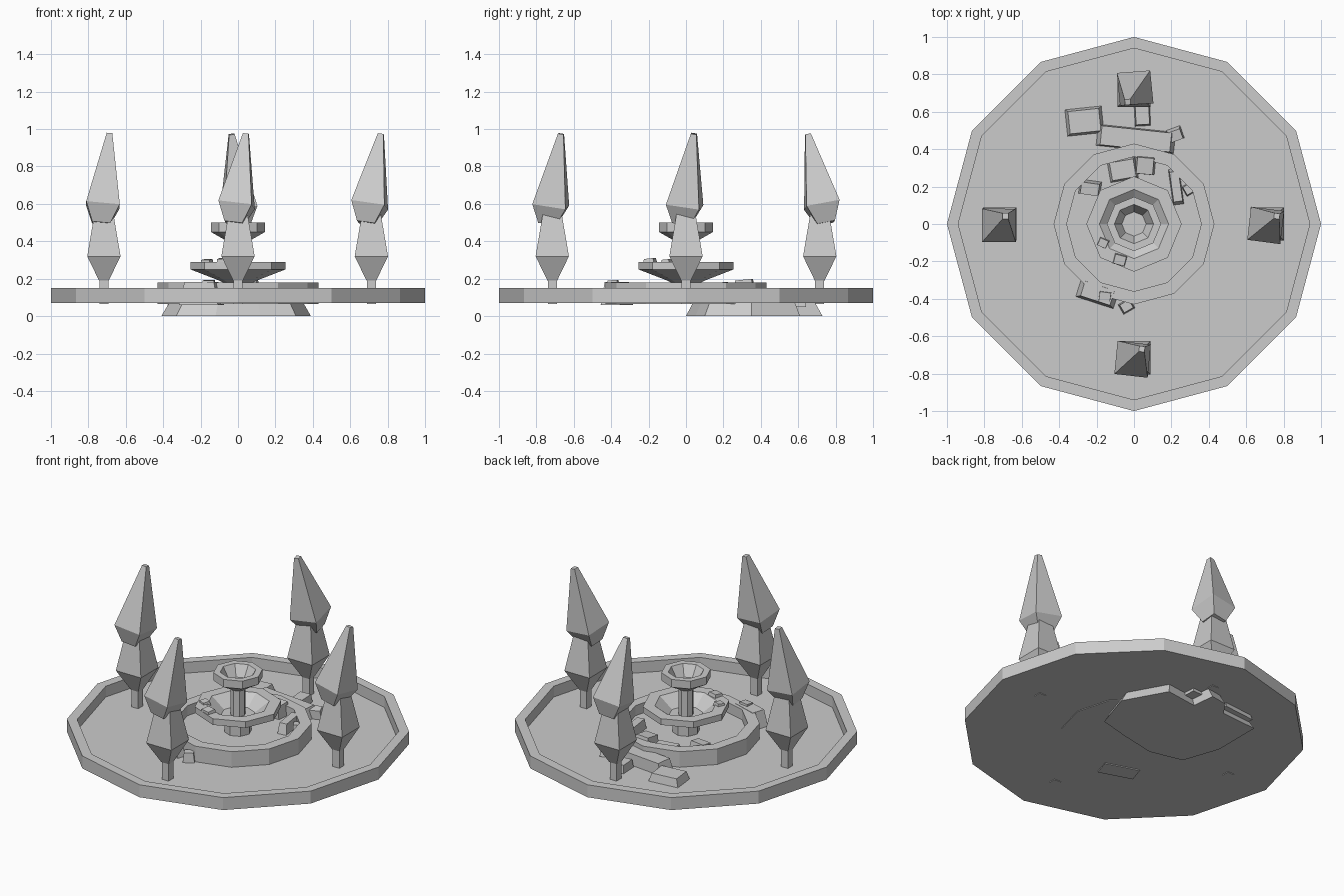
import bpy
from math import sin, cos, pi, radians, sqrt
from mathutils import Vector, Matrix

if "Cube" in bpy.data.objects:
    bpy.data.objects.remove(bpy.data.objects["Cube"])


def loft(name, rings, matrix=None):
    """Skin a stack of equal-length rings and cap both ends."""
    n = len(rings[0])
    verts = [Vector(p) for ring in rings for p in ring]
    if matrix:
        verts = [matrix @ v for v in verts]
    faces = [tuple(reversed(range(n))),
             tuple(range((len(rings) - 1) * n, len(rings) * n))]
    for k in range(len(rings) - 1):
        for i in range(n):
            j = (i + 1) % n
            faces.append((k * n + i, k * n + j, (k + 1) * n + j, (k + 1) * n + i))
    mesh = bpy.data.meshes.new(name)
    mesh.from_pydata(verts, [], faces)
    obj = bpy.data.objects.new(name, mesh)
    bpy.context.collection.objects.link(obj)
    return obj


def lathe(name, sides, profile, phase=0.0, matrix=None):
    """Turn an (r, z) profile with a low number of sides."""
    rings = [[(r * cos(2 * pi * i / sides + phase), r * sin(2 * pi * i / sides + phase), z)
              for i in range(sides)] for r, z in profile]
    return loft(name, rings, matrix)


def square(name, profile, matrix):
    """Square tower: profile holds (half width, z)."""
    return lathe(name, 4, [(h * sqrt(2), z) for h, z in profile], pi / 4, matrix)


def stone(name, x, y, z0, z1, w, d, yaw=0, taper=0.8, tilt=0):
    """Tapered block of rubble."""
    m = (Matrix.Translation((x, y, z0)) @ Matrix.Rotation(radians(yaw), 4, 'Z')
         @ Matrix.Rotation(radians(tilt), 4, 'X') @ Matrix.Diagonal((w, d, 1, 1)))
    return square(name, [(0.5, 0), (0.5 * taper, z1 - z0)], m)


# plaza dish
lathe("plaza_base", 12, [(1, .07), (1, .15), (.94, .15), (.94, .08)])

# fountain
lathe("fountain_pool", 12, [(.43, .066), (.43, .18), (.36, .18), (.36, .115)])
lathe("fountain_lower_bowl", 8, [(.08, .11), (.08, .18), (.10, .19), (.255, .25),
                                 (.255, .29), (.185, .29), (.10, .225)])
lathe("fountain_upper_bowl", 8, [(.045, .2), (.045, .39), (.075, .41), (.145, .45),
                                 (.145, .5), (.105, .5), (.065, .43)])

# trees: position, lean of the tip, yaw of the crown
trees = [("front", 0, -.715, .05, .055, -6), ("back", 0, .715, -.04, -.075, 5),
         ("left", -.717, 0, .035, .05, 0), ("right", .713, 0, .06, .05, -7)]
for side, x, y, lx, ly, yaw in trees:
    spot = Matrix.Translation((x, y, 0))
    square(side + "_tree_trunk", [(.024, .066), (.024, .2)], spot)
    square(side + "_tree_foliage", [(.026, .19), (.089, .32), (.05, .55)], spot)
    lean = Vector((0, 0, 1)).rotation_difference(Vector((lx, ly, .38))).to_matrix().to_4x4()
    crown = (Matrix.Translation((x - lx * .15, y - ly * .15, .595)) @ lean
             @ Matrix.Rotation(radians(yaw), 4, 'Z'))
    square(side + "_tree_crown", [(.048, -.1), (.09, 0), (.015, .387)], crown)

# rubble bed standing on the ground under the plaza
outline = [(-.12, 0), (.12, .05), (.31, .1), (.39, .35), (.245, .61), (.03, .58), (.015, .73),
           (-.1, .71), (-.16, .62), (-.41, .6), (-.41, .28), (-.33, .05)]
mid = Vector((0, .35))
loft("rubble_bed", [[(mid.x + (px - mid.x) * s, mid.y + (py - mid.y) * s, z) for px, py in outline]
                    for s, z in ((1, 0), (.89, .075))])

# loose stones: x, y, bottom, top, width, depth, yaw, taper, tilt
stones = [
    (-.265, .55, .04, .13, .22, .16, 6, .75, 0),
    (.01, .455, .04, .15, .44, .12, -6, .85, 0),
    (.22, .48, .08, .14, .08, .07, 20, .8, 8),
    (.045, .58, .05, .13, .09, .12, 3, .8, 0),
    (-.235, .195, .1, .18, .12, .08, -8, .8, 6),
    (.06, .32, .1, .195, .11, .11, -5, .8, 6),
    (-.06, .29, .1, .15, .16, .12, 10, .8, 0),
    (.225, .2, .1, .18, .06, .2, 8, .8, 0),
    (.29, .185, .11, .17, .05, .06, 30, .8, 0),
    (-.165, -.1, .275, .303, .055, .05, -25, .85, 6),
    (-.075, -.19, .275, .308, .07, .06, -15, .85, 6),
    (-.195, -.37, .06, .182, .22, .11, -18, .75, 0),
    (-.155, -.385, .13, .192, .07, .06, -8, .85, 5),
    (-.04, -.44, .08, .14, .07, .06, 30, .8, 0),
]
for i, s in enumerate(stones, 1):
    stone(f"stone_{i}", *s)
